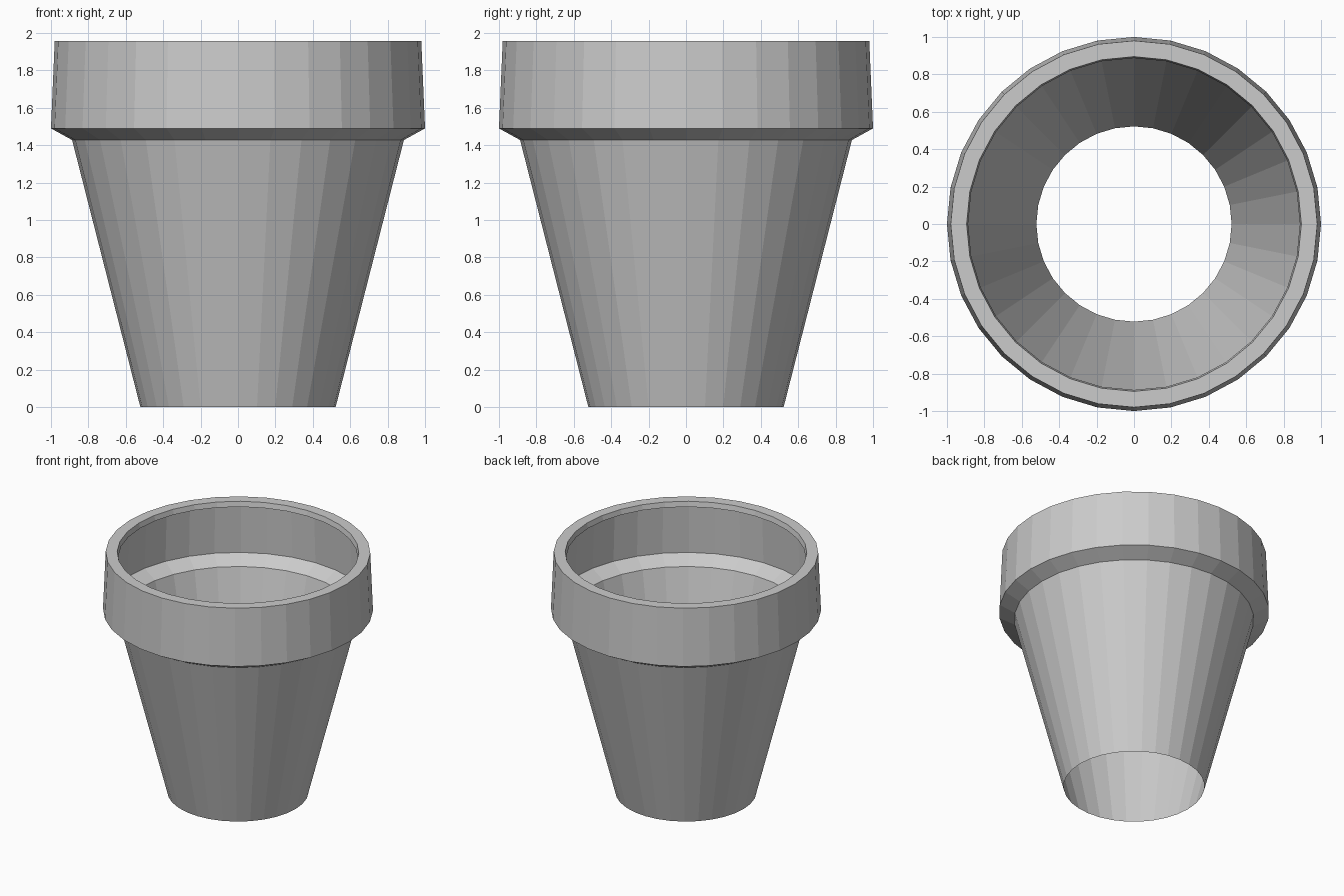
import bpy, bmesh, math

if "Cube" in bpy.data.objects:
    bpy.data.objects.remove(bpy.data.objects["Cube"])

SIDES = 32

# Single-skin profile (radius, height): open base, tapered body,
# chamfer under the rim, rim band, top lip, short inner lip edge
PROFILE = [
    (0.522, 0.0), (0.887, 1.428), (1.0, 1.49),
    (0.98, 1.957), (0.895, 1.957), (0.887, 1.915),
]


def lathe(name, profile, sides):
    bm = bmesh.new()
    rings = []
    for r, z in profile:
        rings.append([bm.verts.new((r * math.cos(2 * math.pi * i / sides),
                                    r * math.sin(2 * math.pi * i / sides), z))
                      for i in range(sides)])
    for low, high in zip(rings, rings[1:]):
        for i in range(sides):
            j = (i + 1) % sides
            bm.faces.new((low[i], low[j], high[j], high[i]))
    mesh = bpy.data.meshes.new(name)
    bm.to_mesh(mesh)
    bm.free()
    obj = bpy.data.objects.new(name, mesh)
    bpy.context.collection.objects.link(obj)
    return obj


# Flower pot, flat shaded
lathe("flower_pot", PROFILE, SIDES)
